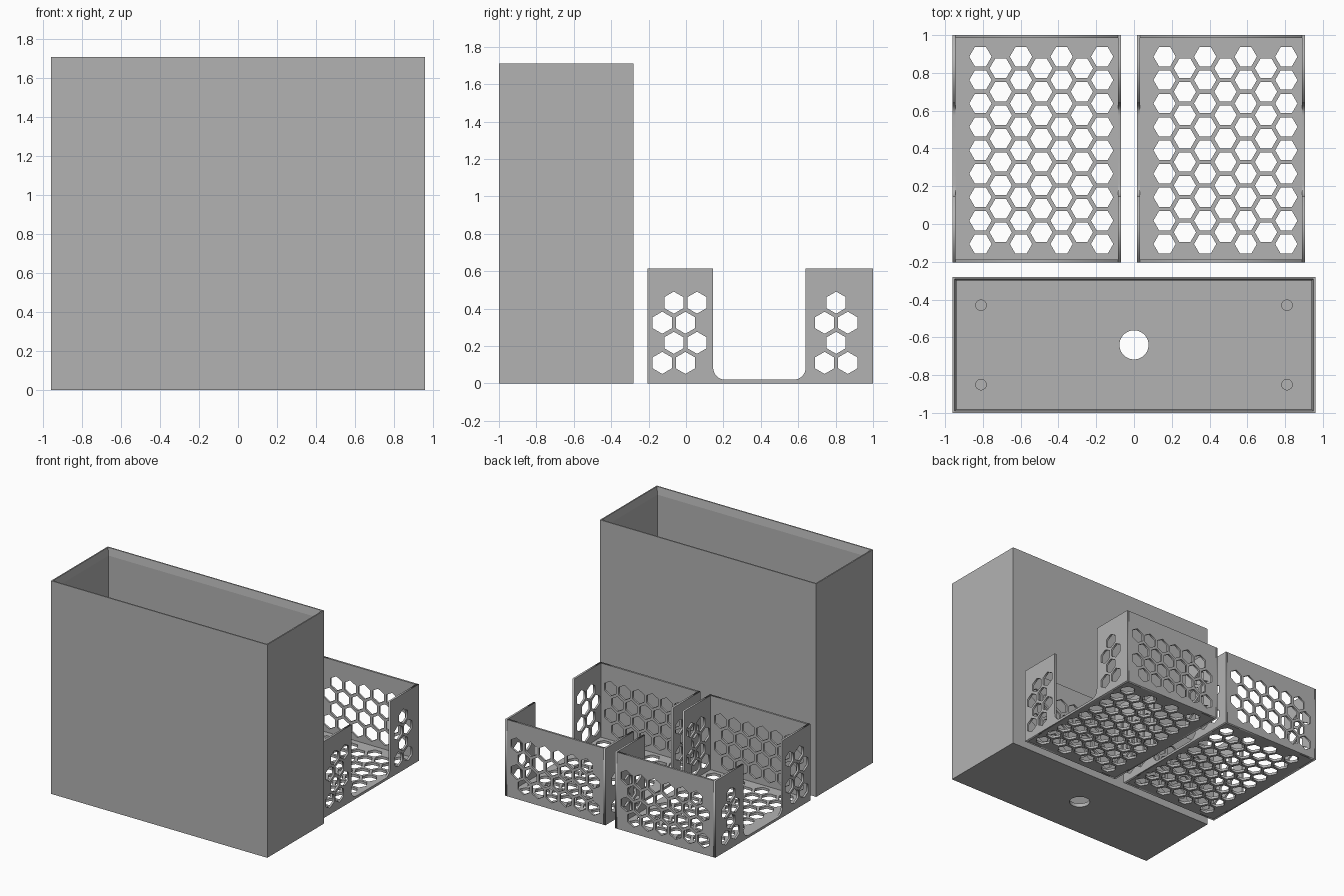
import bpy, bmesh, math
from mathutils import Matrix, Vector

if "Cube" in bpy.data.objects:
    bpy.data.objects.remove(bpy.data.objects["Cube"])

grey = bpy.data.materials.new("plain_grey")
grey.diffuse_color = (0.45, 0.45, 0.45, 1)
grey.use_nodes = True
grey.node_tree.nodes["Principled BSDF"].inputs["Base Color"].default_value = grey.diffuse_color

PITCH = 0.124            # distance between neighbouring hexagons
ROW = PITCH * 0.866      # distance between hexagon rows
HEX_R = 0.059
WALL = 0.016
FLOOR = 0.02
HEIGHT = 0.615
Y0, Y1 = -0.205, 1.0     # basket depth range


def ngon(cx, cy, r, sides, start=0.0):
    return [(cx + r * math.cos(start + math.tau * i / sides),
             cy + r * math.sin(start + math.tau * i / sides)) for i in range(sides)]


def rect(a, b, c, d):
    return [(a, c), (b, c), (b, d), (a, d)]


def panel(name, outline, holes, thickness, origin, u, v):
    """Flat plate with holes, centred on origin and spanned by axes u and v."""
    curve = bpy.data.curves.new(name, 'CURVE')
    curve.dimensions = '2D'
    curve.fill_mode = 'BOTH'
    curve.extrude = thickness / 2
    for loop in [outline] + holes:
        spline = curve.splines.new('POLY')
        spline.points.add(len(loop) - 1)
        for point, (x, y) in zip(spline.points, loop):
            point.co = (x, y, 0, 1)
        spline.use_cyclic_u = True
    temp = bpy.data.objects.new(name + "_outline", curve)
    bpy.context.collection.objects.link(temp)
    bpy.context.view_layer.update()
    mesh = bpy.data.meshes.new_from_object(
        temp.evaluated_get(bpy.context.evaluated_depsgraph_get()))
    bpy.data.objects.remove(temp)
    u, v = Vector(u), Vector(v)
    turn = Matrix((u, v, u.cross(v))).transposed().to_4x4()
    mesh.transform(Matrix.Translation(origin) @ turn)
    mesh.materials.clear()
    mesh.materials.append(grey)
    obj = bpy.data.objects.new(name, mesh)
    bpy.context.collection.objects.link(obj)
    return obj


def side_outline():
    """Side wall with a rounded U-shaped notch in the middle."""
    a, b, r = 0.145, 0.64, 0.065
    pts = [(Y0, 0), (Y1, 0), (Y1, HEIGHT), (b, HEIGHT)]
    for cy, start in ((b - r, 0), (a + r, -90)):
        for i in range(9):
            t = math.radians(start - 90 * i / 8)
            pts.append((cy + r * math.cos(t), FLOOR + r + r * math.sin(t)))
    return pts + [(a, HEIGHT), (Y0, HEIGHT)]


def basket(side, x0, x1):
    X, Y, Z = (1, 0, 0), (0, 1, 0), (0, 0, 1)
    up = math.pi / 2
    # floor: alternating columns of nine and eight hexagons
    holes = []
    for c in range(7):
        odd = c % 2
        for k in range(9 - odd):
            holes.append(ngon(x0 + 0.147 + c * ROW, -0.106 + (k + odd / 2) * PITCH, HEX_R, 6))
    panel(side + "_basket_floor", rect(x0 + WALL, x1 - WALL, Y0 + WALL, Y1 - WALL),
          holes, FLOOR, (0, 0, FLOOR / 2), X, Y)
    # front and back walls: four staggered rows of six hexagons
    holes = [ngon(x0 + 0.106 + (k + r % 2 / 2) * PITCH, 0.11 + r * ROW, HEX_R, 6, up)
             for r in range(4) for k in range(6)]
    for label, y in (("front", Y0 + WALL / 2), ("back", Y1 - WALL / 2)):
        panel(side + "_basket_" + label, rect(x0 + WALL, x1 - WALL, 0, HEIGHT),
              holes, WALL, (0, y, 0), X, Z)
    # side walls: same rows, skipping the notch
    holes = [ngon(-0.127 + (k + r % 2 / 2) * PITCH, 0.11 + r * ROW, HEX_R, 6, up)
             for r in range(4) for k in ((0, 1, 7) if r % 2 else (0, 1, 7, 8))]
    for label, x in (("left", x0 + WALL / 2), ("right", x1 - WALL / 2)):
        panel(side + "_basket_" + label + "_side", side_outline(), holes,
              WALL, (x, 0, 0), Y, Z)


basket("left", -0.96, -0.07)
basket("right", 0.015, 0.905)

# tall box: open tube whose walls thin out towards the rim
HX, CY, HY, TOP, T = 0.96, -0.64, 0.36, 1.71, 0.02
bm = bmesh.new()
rings = []
for inset, z in ((0, 0), (0, TOP), (0.01, TOP), (T, TOP - 0.06), (T, 0)):
    rings.append([bm.verts.new((sx * (HX - inset), CY + sy * (HY - inset), z))
                  for sx, sy in ((-1, -1), (1, -1), (1, 1), (-1, 1))])
for a, b in zip(rings, rings[1:] + rings[:1]):
    for i in range(4):
        j = (i + 1) % 4
        bm.faces.new((a[i], a[j], b[j], b[i]))
bmesh.ops.recalc_face_normals(bm, faces=bm.faces)
mesh = bpy.data.meshes.new("box_walls")
bm.to_mesh(mesh)
bm.free()
mesh.materials.append(grey)
bpy.context.collection.objects.link(bpy.data.objects.new("box_walls", mesh))

# box floor: drain hole right through, four shallow round pockets on top
inner = rect(-HX + T, HX - T, CY - HY + T, CY + HY - T)
drain = ngon(0, CY, 0.077, 48)
pockets = [ngon(sx * 0.81, CY + sy * 0.21, 0.028, 32) for sx in (-1, 1) for sy in (-1, 1)]
panel("box_floor_lower", inner, [drain], 0.02, (0, 0, 0.01), (1, 0, 0), (0, 1, 0))
panel("box_floor_upper", inner, [drain] + pockets, 0.01, (0, 0, 0.025), (1, 0, 0), (0, 1, 0))
